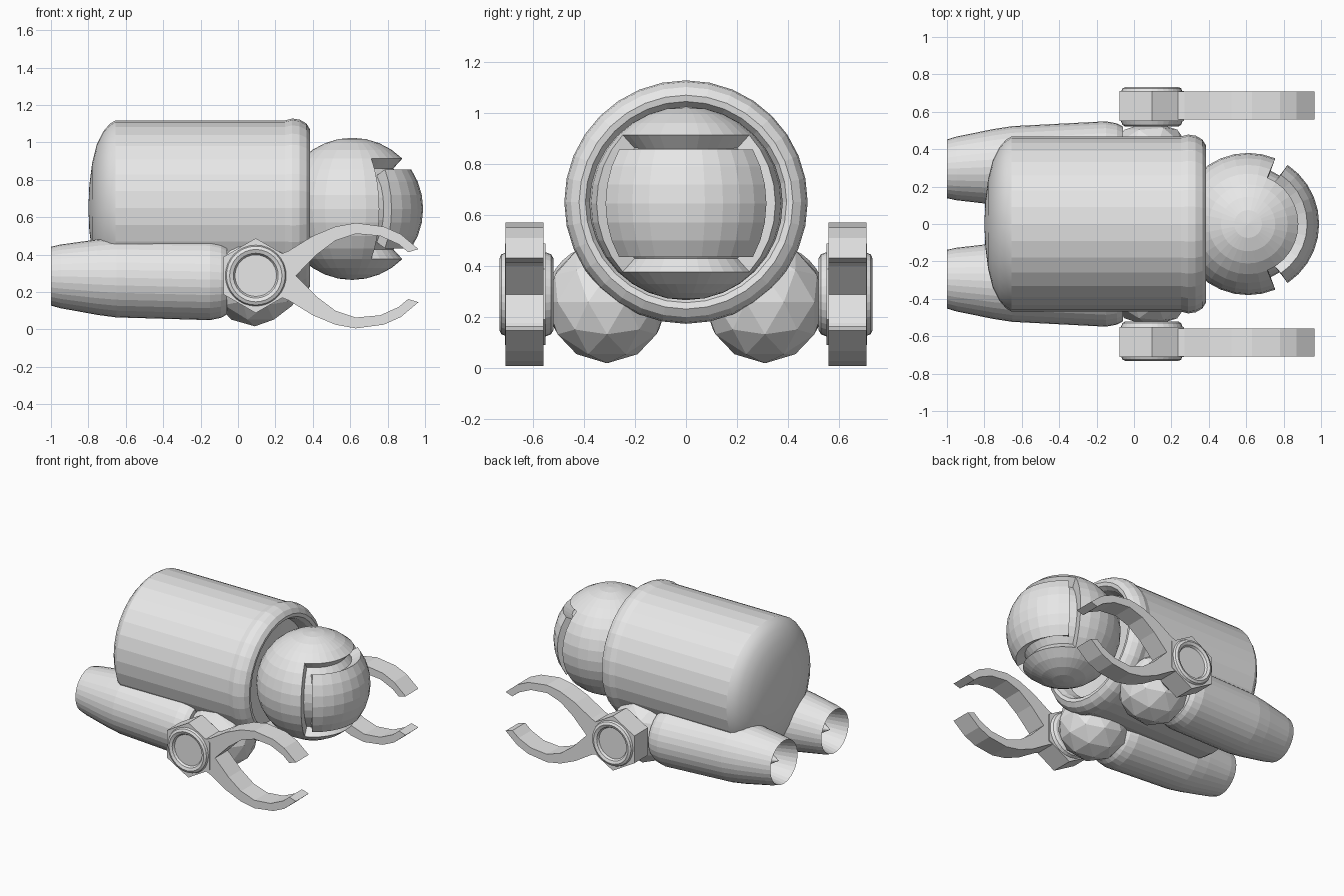
import bpy, bmesh, math
from mathutils import Matrix, Vector

cube = bpy.data.objects.get("Cube")
if cube:
    bpy.data.objects.remove(cube, do_unlink=True)

grey = bpy.data.materials.new("light_grey")
grey.use_nodes = True
grey.diffuse_color = (0.8, 0.8, 0.8, 1)
grey.node_tree.nodes["Principled BSDF"].inputs["Base Color"].default_value = (0.8, 0.8, 0.8, 1)


def finish(bm, name, matrix=None):
    """Turn a bmesh into a named object."""
    if matrix:
        bm.transform(matrix)
    bmesh.ops.recalc_face_normals(bm, faces=bm.faces)
    mesh = bpy.data.meshes.new(name)
    bm.to_mesh(mesh)
    bm.free()
    mesh.materials.append(grey)
    obj = bpy.data.objects.new(name, mesh)
    bpy.context.collection.objects.link(obj)
    return obj


def lathe(profile, sides=32):
    """Spin (x, radius) points around the x axis."""
    bm = bmesh.new()
    verts = [bm.verts.new((x, 0, r)) for x, r in profile]
    edges = [bm.edges.new(pair) for pair in zip(verts, verts[1:])]
    bmesh.ops.spin(bm, geom=verts + edges, cent=(0, 0, 0), axis=(1, 0, 0),
                   angle=math.tau, steps=sides)
    bmesh.ops.remove_doubles(bm, verts=bm.verts, dist=0.0005)
    return bm


def prism(outline, y0, y1):
    """Extrude an (x, z) outline between two depths."""
    bm = bmesh.new()
    a = [bm.verts.new((x, y0, z)) for x, z in outline]
    b = [bm.verts.new((x, y1, z)) for x, z in outline]
    bm.faces.new(a)
    bm.faces.new(b[::-1])
    for i in range(len(a)):
        j = (i + 1) % len(a)
        bm.faces.new((a[i], b[i], b[j], a[j]))
    return bm


# Barrel body with collar socket and domed tail
body = finish(lathe([
    (-0.80, 0), (-0.795, 0.12), (-0.78, 0.24), (-0.755, 0.34), (-0.72, 0.41),
    (-0.685, 0.45), (-0.655, 0.468), (0.25, 0.468), (0.29, 0.478), (0.33, 0.472),
    (0.365, 0.452), (0.385, 0.42), (0.38, 0.395), (0.35, 0.375), (0.28, 0.36),
    (0.25, 0)]), "body", Matrix.Translation((0, 0, 0.65)))
for face in body.data.polygons:
    face.use_smooth = face.center.x < -0.655

# Helmet: a sphere with a groove framing the raised visor
bm = bmesh.new()
bmesh.ops.create_uvsphere(bm, u_segments=32, v_segments=16, radius=0.38)


def in_patch(face, azimuth, latitude):
    c = face.calc_center_median()
    return (abs(math.degrees(math.atan2(c.y, c.x))) < azimuth
            and abs(math.degrees(math.asin(c.z / c.length))) < latitude)


groove = [f for f in bm.faces if in_patch(f, 67.5, 45) and not in_patch(f, 56.25, 33.75)]
bmesh.ops.recalc_face_normals(bm, faces=bm.faces)
bmesh.ops.inset_region(bm, faces=groove, thickness=0.01, depth=-0.07,
                       use_boundary=True, use_even_offset=True)
finish(bm, "helmet", Matrix.Translation((0.61, 0, 0.645)))

# Claw outline (upper finger), and hub position
HUB_X, HUB_Z = 0.095, 0.288
FINGER = [(0.22, 0.40), (0.27, 0.42), (0.40, 0.50), (0.52, 0.55), (0.63, 0.57),
          (0.78, 0.55), (0.87, 0.51), (0.965, 0.43), (0.91, 0.413), (0.86, 0.455),
          (0.76, 0.50), (0.63, 0.512), (0.52, 0.475), (0.42, 0.40), (0.31, 0.288),
          (0.22, 0.288)]
HEXAGON = [(HUB_X + 0.2 * math.sin(i * math.pi / 3), HUB_Z + 0.2 * math.cos(i * math.pi / 3))
           for i in range(6)]

for side, word in ((-1, "front"), (1, "back")):
    flip = Matrix.Diagonal((1, side, 1, 1))

    # Thruster pod, hollow at the rear with a spike inside
    bm = lathe([(-0.06, 0), (-0.06, 0.185), (-0.09, 0.203), (-0.15, 0.217),
                (-0.65, 0.213), (-0.75, 0.202), (-0.95, 0.17), (-1, 0.157),
                (-0.97, 0.15), (-0.83, 0.12), (-0.83, 0.05), (-0.90, 0.035), (-0.96, 0)])
    for v in bm.verts:
        t = (v.co.x + 1) / 0.85
        v.co += Vector((0, 0.295 + 0.037 * t, 0.285 - 0.018 * t))
    finish(bm, word + "_thruster", flip)

    # Faceted shoulder ball
    bm = bmesh.new()
    bmesh.ops.create_icosphere(bm, subdivisions=2, radius=0.24)
    finish(bm, word + "_shoulder", flip @ Matrix.Translation((0.09, 0.31, 0.257)))

    # Hexagonal hub block with a round rimmed joint through it
    finish(prism(HEXAGON, 0.552, 0.71), word + "_hub", flip)
    bm = lathe([(0.52, 0), (0.52, 0.14), (0.53, 0.157), (0.55, 0.165), (0.705, 0.165),
                (0.725, 0.157), (0.733, 0.14), (0.725, 0.12), (0.708, 0.11), (0.708, 0)])
    turn = Matrix.Rotation(math.pi / 2, 4, 'Z')
    finish(bm, word + "_joint", flip @ Matrix.Translation((HUB_X, 0, HUB_Z)) @ turn)

    # Two mirrored claw fingers
    for up, place in ((1, "upper"), (-1, "lower")):
        outline = [(x, HUB_Z + up * (z - HUB_Z)) for x, z in FINGER]
        finish(prism(outline, 0.56, 0.708), f"{word}_{place}_claw", flip)
